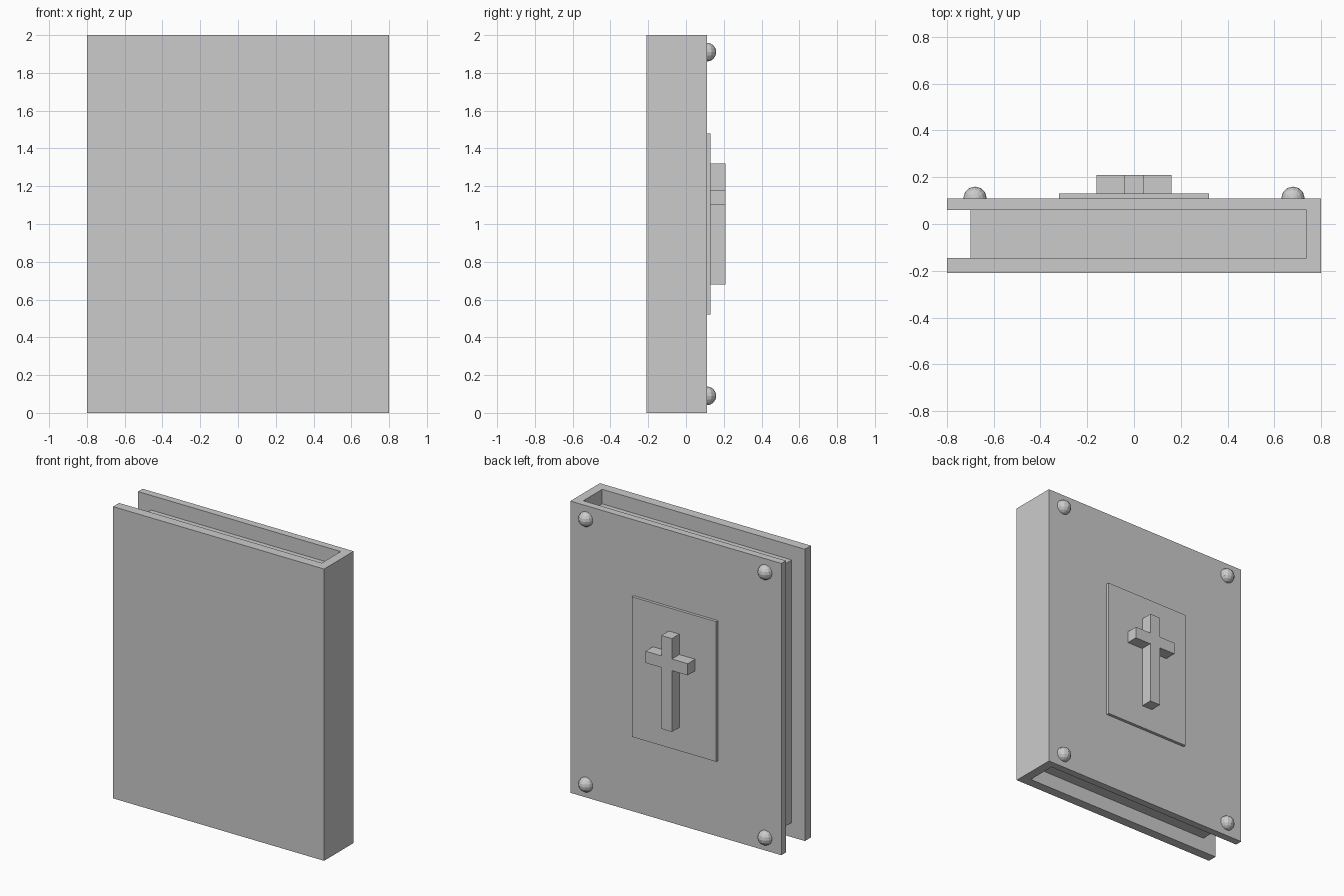
import bpy, bmesh

if "Cube" in bpy.data.objects:
    bpy.data.objects.remove(bpy.data.objects["Cube"])


def add_mesh(name, bm):
    bmesh.ops.recalc_face_normals(bm, faces=bm.faces)
    mesh = bpy.data.meshes.new(name)
    bm.to_mesh(mesh)
    bm.free()
    obj = bpy.data.objects.new(name, mesh)
    bpy.context.collection.objects.link(obj)
    return obj


def prism(name, points, offset):
    """Extrude a closed outline of 3D points along offset."""
    bm = bmesh.new()
    face = bm.faces.new([bm.verts.new(p) for p in points])
    geom = bmesh.ops.extrude_face_region(bm, geom=[face], use_keep_orig=True)["geom"]
    moved = [g for g in geom if isinstance(g, bmesh.types.BMVert)]
    bmesh.ops.translate(bm, verts=moved, vec=offset)
    return add_mesh(name, bm)


def box(name, x0, x1, y0, y1, z0, z1):
    base = [(x0, y0, z0), (x1, y0, z0), (x1, y1, z0), (x0, y1, z0)]
    return prism(name, base, (0, 0, z1 - z0))


# Covers and spine as one U-shaped profile
cover = [(-0.8, -0.21), (0.8, -0.21), (0.8, 0.11), (-0.8, 0.11),
         (-0.8, 0.06), (0.737, 0.06), (0.737, -0.145), (-0.8, -0.145)]
prism("book_cover", [(x, y, 0) for x, y in cover], (0, 0, 2))

# Page block, inset from the cover edges
box("pages", -0.70, 0.737, -0.145, 0.06, 0.1, 1.9)

# Raised plaque
box("plaque", -0.32, 0.32, 0.11, 0.13, 0.52, 1.48)

# Cross: right half outline, mirrored
half = [(0.04, 0.68), (0.04, 1.10), (0.16, 1.10),
        (0.16, 1.18), (0.04, 1.18), (0.04, 1.32)]
outline = half + [(-x, z) for x, z in reversed(half)]
prism("cross", [(x, 0.13, z) for x, z in outline], (0, 0.08, 0))

# Corner studs, half sunk in the cover
for side, x in (("left", -0.68), ("right", 0.68)):
    for level, z in (("lower", 0.09), ("upper", 1.91)):
        bm = bmesh.new()
        bmesh.ops.create_uvsphere(bm, u_segments=12, v_segments=8, radius=0.05)
        add_mesh(f"stud_{level}_{side}", bm).location = (x, 0.11, z)
